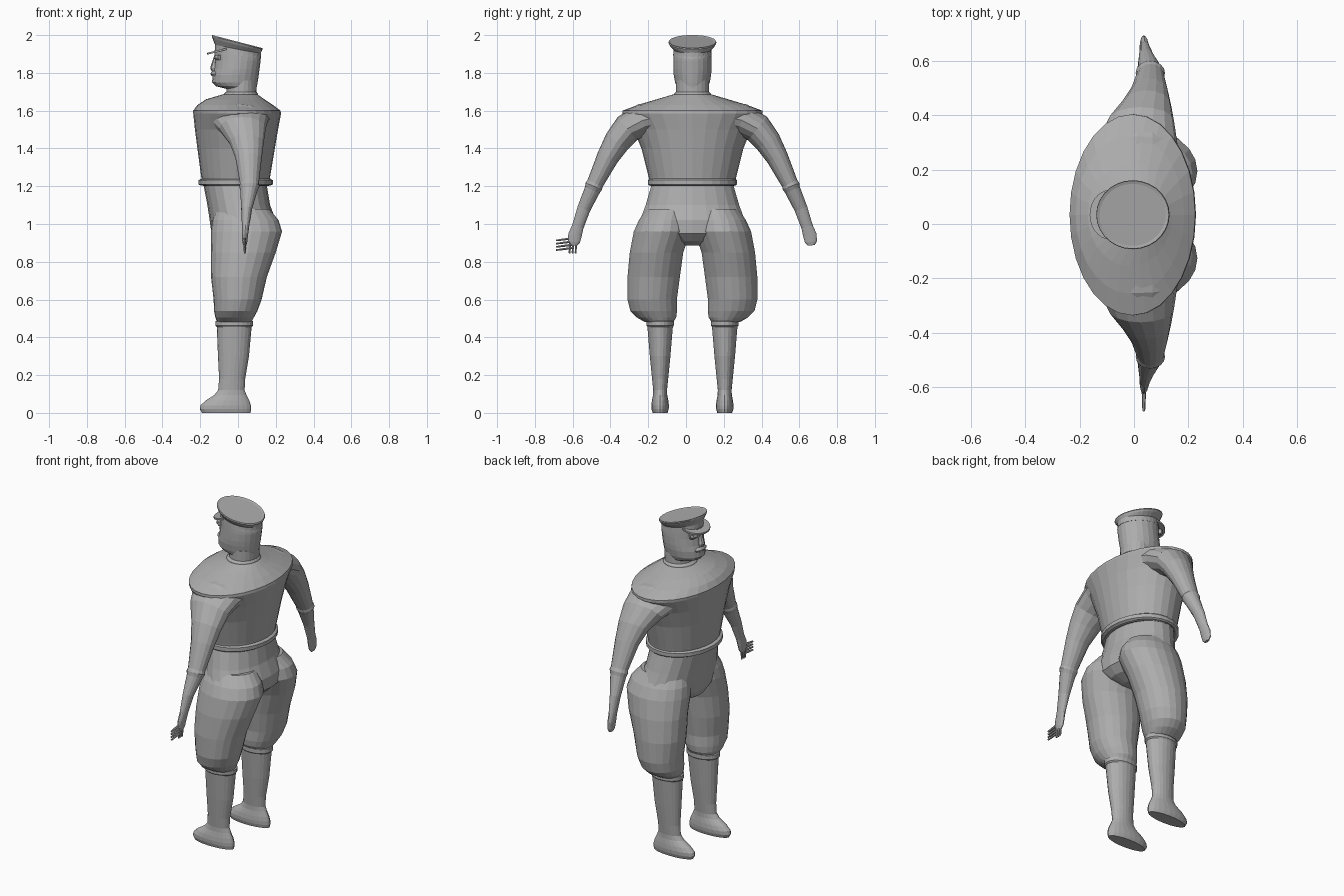
import bpy, bmesh, math
from mathutils import Vector

CY = 0.034   # body centre line in y
grey = bpy.data.materials.new("plain grey")
grey.diffuse_color = (0.42, 0.42, 0.42, 1)


def loft(name, rings, n=22):
    """Skin a closed tube through rings given as (centre, half axis u, half axis v)."""
    bm = bmesh.new()
    loops = []
    for c, u, v in rings:
        loops.append([bm.verts.new(Vector(c) + Vector(u) * math.cos(2 * math.pi * i / n)
                                   + Vector(v) * math.sin(2 * math.pi * i / n)) for i in range(n)])
    for a, b in zip(loops, loops[1:]):
        for i in range(n):
            j = (i + 1) % n
            bm.faces.new((a[i], a[j], b[j], b[i]))
    bm.faces.new(loops[0])
    bm.faces.new(loops[-1])
    bmesh.ops.recalc_face_normals(bm, faces=bm.faces)
    me = bpy.data.meshes.new(name)
    bm.to_mesh(me)
    bm.free()
    me.materials.append(grey)
    ob = bpy.data.objects.new(name, me)
    bpy.context.collection.objects.link(ob)
    return ob


def stack(name, rows, cy=CY, n=22):
    """Horizontal rings from rows of (z, x front, x back, half width in y)."""
    return loft(name, [(((a + b) / 2, cy, z), ((b - a) / 2, 0, 0), (0, w, 0))
                       for z, a, b, w in rows], n)


def limb(name, rows, s, n=16):
    """Tube along a path in the y-z plane: rows of (offset, z, x, half depth, half width)."""
    pts = [Vector((x, CY + s * o, z)) for o, z, x, _, _ in rows]
    rings = []
    for i, p in enumerate(pts):
        d = pts[min(i + 1, len(pts) - 1)] - pts[max(i - 1, 0)]
        d.x = 0
        d.normalize()
        rings.append((p, (rows[i][3], 0, 0), Vector((0, -d.z, d.y)) * rows[i][4]))
    return loft(name, rings, n)


# jacket with shoulder ridge, belt
stack("jacket", [(1.20, -.185, .165, .222), (1.25, -.195, .17, .232), (1.40, -.215, .195, .27),
                 (1.50, -.228, .212, .31), (1.585, -.237, .228, .37), (1.60, -.237, .225, .37),
                 (1.63, -.215, .185, .29), (1.66, -.17, .14, .19), (1.685, -.085, .105, .105)], n=28)
stack("belt", [(1.203, -.195, .172, .228), (1.21, -.21, .184, .236),
               (1.232, -.21, .184, .236), (1.24, -.19, .17, .228)], n=28)

# trousers seat
stack("trouser_seat", [(1.22, -.185, .15, .215), (1.10, -.162, .17, .25), (1.02, -.15, .20, .28),
                       (.95, -.14, .20, .25), (.91, -.12, .16, .14), (.885, -.08, .09, .06)])

for s, side in ((-1, "left"), (1, "right")):
    # baggy trouser leg
    loft("trouser_leg_" + side,
         [((cx, CY + s * o, z), (rx, 0, 0), (0, ry, 0)) for z, cx, o, rx, ry in (
             (1.08, .025, .13, .14, .115), (1.02, .04, .15, .175, .135), (.96, .045, .16, .188, .152),
             (.85, .028, .19, .172, .143), (.72, .005, .205, .148, .14), (.60, -.002, .213, .127, .132),
             (.54, -.012, .205, .115, .125), (.505, -.018, .19, .102, .105),
             (.48, -.02, .176, .09, .075))])
    # tall boot with cuff and shoe
    stack("boot_" + side,
          [(.49, -.105, .065, .062), (.485, -.12, .08, .073), (.462, -.12, .08, .073),
           (.455, -.112, .072, .068), (.30, -.106, .058, .055), (.18, -.10, .038, .043),
           (.12, -.105, .035, .037), (.095, -.125, .045, .038), (.065, -.172, .06, .044),
           (.04, -.198, .068, .047), (.02, -.202, .07, .046), (.0, -.19, .066, .04)],
          cy=CY + s * .171)
    # arm: shoulder, sleeve, cuff, forearm, hand
    limb("arm_" + side,
         [(.15, 1.57, .0, .185, .085), (.26, 1.55, .01, .15, .088), (.345, 1.505, .025, .122, .08),
          (.40, 1.435, .045, .092, .07), (.45, 1.35, .056, .07, .058), (.515, 1.215, .06, .05, .044),
          (.522, 1.20, .06, .054, .047), (.53, 1.18, .058, .046, .042), (.575, 1.08, .046, .029, .035),
          (.607, .985, .04, .019, .031), (.622, .94, .037, .016, .036),
          (.628, .905, .036, .013, .032), (.63, .887, .036, .008, .018)], s)

# spread fingers on one hand
for i in range(4):
    z = .925 - .017 * i
    limb("finger_%d" % (i + 1), [(.63, z, .036, .008, .007), (.69, z - .008, .036, .007, .006),
                                 (.722, z - .012, .036, .005, .005)], -1, 6)
for i in range(3):
    o = .615 + .016 * i
    limb("curled_finger_%d" % (i + 1), [(o, .90, .036, .008, .007),
                                        (o + .004, .845, .036, .005, .005)], -1, 6)

# neck with collar, head
stack("neck", [(1.66, -.09, .11, .105), (1.69, -.075, .105, .098),
               (1.70, -.062, .098, .088), (1.76, -.06, .10, .088)])
stack("head", [(1.715, -.06, .098, .075), (1.73, -.118, .10, .085), (1.75, -.137, .104, .093),
               (1.79, -.135, .11, .1), (1.82, -.127, .114, .102), (1.865, -.122, .12, .102),
               (1.92, -.125, .122, .1)])

# nose, moustache and brows
stack("nose", [(1.81, -.14, -.10, .018), (1.825, -.147, -.10, .02), (1.845, -.142, -.10, .014),
               (1.885, -.128, -.10, .01)], n=8)
stack("moustache", [(1.783, -.139, -.09, .045), (1.795, -.146, -.09, .05),
                    (1.81, -.138, -.09, .035)], n=12)
for s, side in ((-1, "left"), (1, "right")):
    stack("brow_" + side, [(1.868, -.118, -.085, .025), (1.88, -.13, -.085, .03),
                           (1.895, -.125, -.085, .03)], cy=CY + s * .045, n=8)


def tilted(name, rows, n=28):
    """Rings sloping along x: rows of (x, z, half length, half width, slope)."""
    return loft(name, [((x, CY, z), (a, 0, a * k), (0, b, 0)) for x, z, a, b, k in rows], n)


# peaked cap: band, flared crown and visor
tilted("cap", [(0, 1.893, .122, .102, -.15), (-.002, 1.925, .12, .1, -.2),
               (-.004, 1.948, .13, .121, -.25), (-.004, 1.96, .135, .127, -.26),
               (-.005, 1.966, .133, .125, -.26), (-.005, 1.963, .122, .114, -.26)])
tilted("visor", [(-.085, 1.916, .078, .092, .25), (-.085, 1.926, .078, .092, .25)])
